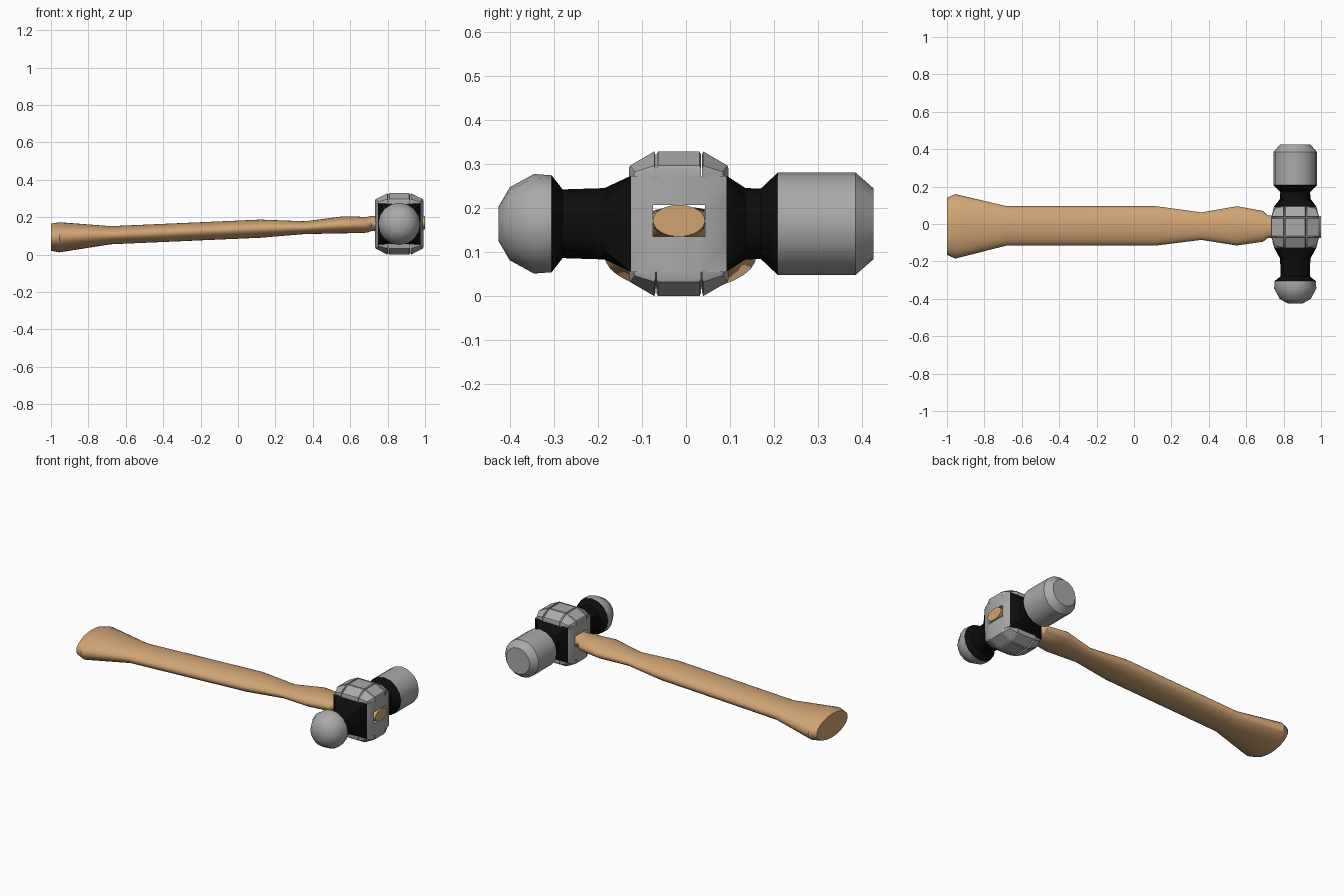
import bpy, bmesh, math

if "Cube" in bpy.data.objects:
    bpy.data.objects.remove(bpy.data.objects["Cube"])

def material(name, rgb):
    m = bpy.data.materials.new(name)
    m.diffuse_color = (*rgb, 1)
    m.use_nodes = True
    m.node_tree.nodes["Principled BSDF"].inputs["Base Color"].default_value = m.diffuse_color
    return m

STEEL = material("grey steel", (0.40, 0.40, 0.40))
BLACK = material("black paint", (0.004, 0.004, 0.004))
WOOD = material("light wood", (0.63, 0.37, 0.175))
HX, HY, HZ = 0.862, -0.0165, 0.164      # middle of the head block

def finish(name, bm, mats, angle=35):
    bmesh.ops.recalc_face_normals(bm, faces=bm.faces)
    me = bpy.data.meshes.new(name)
    bm.to_mesh(me)
    bm.free()
    for m in mats:
        me.materials.append(m)
    ob = bpy.data.objects.new(name, me)
    bpy.context.collection.objects.link(ob)
    if angle:
        bpy.ops.object.select_all(action='DESELECT')
        ob.select_set(True)
        bpy.context.view_layer.objects.active = ob
        bpy.ops.object.shade_smooth_by_angle(angle=math.radians(angle))
    return ob

def loft(bm, rings, bands=None):
    """Skin rings of points, with capped ends; bands gives a material per span."""
    vs = [[bm.verts.new(p) for p in r] for r in rings]
    n = len(vs[0])
    for k, (a, b) in enumerate(zip(vs, vs[1:])):
        for i in range(n):
            f = bm.faces.new((a[i], a[(i + 1) % n], b[(i + 1) % n], b[i]))
            f.material_index = bands[k] if bands else 0
    bm.faces.new(vs[0])
    bm.faces.new(vs[-1])

# Handle: x, low y, high y, low z, high z of each oval section
sections = [(-1.0, -.165, .14, .02, .165), (-.955, -.185, .16, .012, .173),
            (-.68, -.115, .095, .055, .152), (.12, -.115, .095, .09, .187),
            (.36, -.085, .062, .11, .178), (.55, -.115, .095, .113, .203),
            (.69, -.095, .07, .117, .202), (.715, -.076, .045, .126, .207),
            (1.0, -.075, .043, .135, .207)]
rings = []
for x, y0, y1, z0, z1 in sections:
    rings.append([(x, (y0 + y1) / 2 + (y1 - y0) / 2 * math.cos(t),
                   (z0 + z1) / 2 + (z1 - z0) / 2 * math.sin(t))
                  for t in (2 * math.pi * i / 32 for i in range(32))])
bm = bmesh.new()
loft(bm, rings)
finish("handle", bm, [WOOD], 30)

# Head: y, half width, half height, squareness, material of the following span
profile = [(-.425, .04, .04, 0, 0), (-.40, .083, .083, 0, 0), (-.345, .113, .113, 0, 0),
           (-.305, .11, .11, 0, 1), (-.28, .078, .078, 0, 1), (-.185, .081, .081, .1, 1),
           (-.125, .114, .109, 1, 0), (-.06, .129, .109, 1, 0), (.03, .129, .109, 1, 0),
           (.092, .114, .109, 1, 1), (.135, .081, .081, .1, 1), (.17, .08, .08, 0, 1),
           (.208, .116, .116, 0, 0), (.385, .116, .116, 0, 0), (.425, .081, .081, 0, 0)]
rings = []
for y, rx, rz, sq, _ in profile:
    ring = []
    for i in range(16):
        c, s = math.cos(i * math.pi / 8), math.sin(i * math.pi / 8)
        k = 1 + sq * (1 / max(abs(c), abs(s)) - 1)
        ring.append((HX + rx * k * c, y, HZ + rz * k * s))
    rings.append(ring)
bm = bmesh.new()
loft(bm, rings, [p[4] for p in profile[:-1]])
head = finish("hammer_head", bm, [STEEL, BLACK])

# Rectangular eye through the head
bm = bmesh.new()
loft(bm, [[(x, -.075, .135), (x, .043, .135), (x, .043, .207), (x, -.075, .207)]
          for x in (.65, 1.1)])
cutter = finish("eye_cutter", bm, [STEEL], 0)
cutter.hide_render = True
cutter.hide_viewport = True
cutter.display_type = 'WIRE'
mod = head.modifiers.new("eye", 'BOOLEAN')
mod.operation = 'DIFFERENCE'
mod.solver = 'EXACT'
mod.object = cutter

# Domed cheeks: 3 x 3 raised panels with grooves between, above and below
def dome(i, j):
    """Grid point (0..3, 0..3) on the dome, relative to the head middle."""
    u, v = (-1, -.46, .46, 1)[i], (-1, -.46, .46, 1)[j]
    ei, ej = abs(u) == 1, abs(v) == 1
    if ei and ej:
        return u * .112, v * .102, .118
    return u * .130, v * .114, (.132 if ei or ej else .164)

for side, name in ((1, "top"), (-1, "bottom")):
    bm = bmesh.new()
    for i in range(3):
        for j in range(3):
            top = [dome(i, j), dome(i + 1, j), dome(i + 1, j + 1), dome(i, j + 1)]
            mx, my = sum(p[0] for p in top) / 4, sum(p[1] for p in top) / 4
            rings = []
            # base, shoulder and face of each panel
            for shrink, drop in ((.97, None), (.97, .007), (.89, 0)):
                rings.append([(HX + mx + (x - mx) * shrink, HY + my + (y - my) * shrink,
                               HZ + side * (.104 if drop is None else z - drop))
                              for x, y, z in top])
            loft(bm, rings)
    finish(name + "_cheek_panels", bm, [STEEL], 35)
